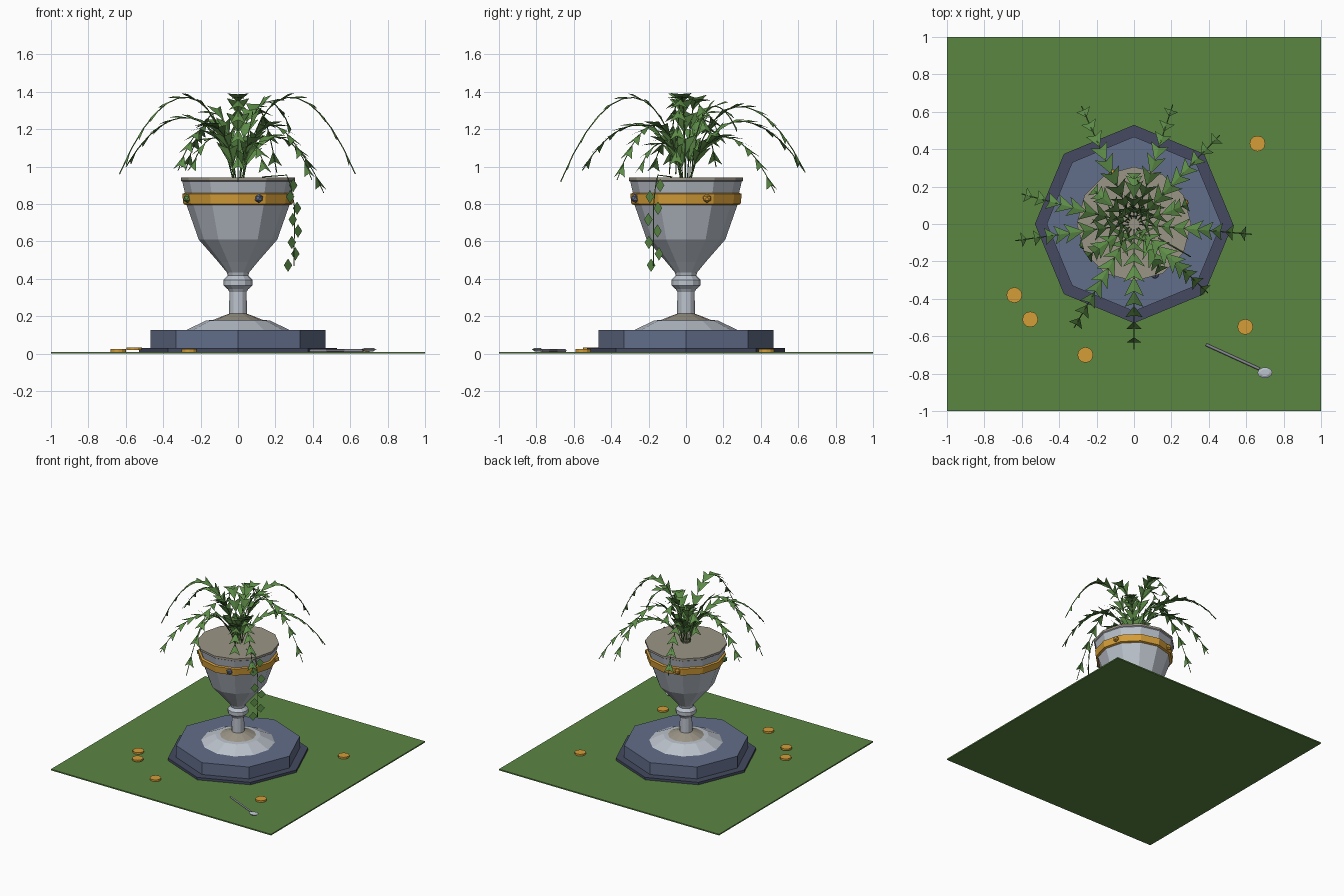
import bpy, bmesh, math
from math import sin, cos, pi, radians
from mathutils import Vector

if "Cube" in bpy.data.objects:
    bpy.data.objects.remove(bpy.data.objects["Cube"])


def material(name, rgb):
    m = bpy.data.materials.new(name)
    m.diffuse_color = (*rgb, 1)
    m.use_nodes = True
    m.node_tree.nodes["Principled BSDF"].inputs["Base Color"].default_value = m.diffuse_color
    return m


GRASS = material("grass green", (.105, .24, .055))
LEAF = material("leaf green", (.11, .265, .065))
GOLD = material("gold", (.66, .34, .04))
BEIGE = material("beige stone", (.33, .30, .24))
SILVER = material("silver", (.50, .54, .60))
PEWTER = material("pewter", (.25, .25, .30))
BLUE = material("slate blue", (.12, .155, .25))
DARK = material("dark slate", (.058, .068, .115))


def finish(name, bm, *mats):
    me = bpy.data.meshes.new(name)
    bm.to_mesh(me)
    bm.free()
    for m in mats:
        me.materials.append(m)
    ob = bpy.data.objects.new(name, me)
    bpy.context.collection.objects.link(ob)
    return ob


def lathe(name, profile, sides, mats, rule=lambda i: 0, at=(0, 0, 0)):
    """Spin (radius, z) points into a closed, flat-faced solid."""
    bm = bmesh.new()
    rings = [[bm.verts.new((r * cos(2 * pi * k / sides) + at[0],
                            r * sin(2 * pi * k / sides) + at[1], z + at[2]))
              for k in range(sides)] for r, z in profile]
    for i in range(len(rings) - 1):
        for k in range(sides):
            n = (k + 1) % sides
            f = bm.faces.new((rings[i][k], rings[i][n], rings[i + 1][n], rings[i + 1][k]))
            f.material_index = rule(i)
    bm.faces.new(rings[0][::-1]).material_index = rule(0)
    bm.faces.new(rings[-1]).material_index = rule(len(rings) - 1)
    return finish(name, bm, *mats)


def tube(name, points, radius, mat):
    """Thin stem along a path."""
    cu = bpy.data.curves.new(name, 'CURVE')
    cu.dimensions = '3D'
    cu.bevel_depth = radius
    cu.bevel_resolution = 0
    cu.use_fill_caps = True
    sp = cu.splines.new('POLY')
    sp.points.add(len(points) - 1)
    for p, q in zip(sp.points, points):
        p.co = (*q, 1)
    cu.materials.append(mat)
    ob = bpy.data.objects.new(name, cu)
    bpy.context.collection.objects.link(ob)


# Lawn
bm = bmesh.new()
bmesh.ops.create_cube(bm, size=1)
bmesh.ops.scale(bm, vec=(2, 2, .01), verts=bm.verts)
bmesh.ops.translate(bm, vec=(0, 0, .005), verts=bm.verts)
finish("lawn", bm, GRASS)

# Octagonal plinth
lathe("plinth_step", [(.53, .005), (.53, .03)], 8, [DARK])
lathe("plinth_block", [(.467, .03), (.467, .127)], 8, [BLUE])

# Goblet: foot, stem, knob, bowl, gold band and beige rim
goblet = [(.275, .127), (.17, .178), (.135, .18), (.048, .214), (.046, .33),
          (.055, .345), (.077, .365), (.077, .395), (.055, .417), (.06, .435),
          (.105, .49), (.21, .61), (.275, .795), (.292, .80), (.298, .855),
          (.284, .86), (.298, .92), (.306, .925), (.306, .942)]
lathe("goblet", goblet, 12, [SILVER, BEIGE, GOLD],
      lambda i: 1 if i in (2, 17, 18) else 2 if i in (12, 13, 14) else 0)

# Studs on the band
for k, mat in enumerate((GOLD, GOLD, LEAF, BLUE)):
    a = radians(22.5 + 90 * k)
    bm = bmesh.new()
    bmesh.ops.create_icosphere(bm, subdivisions=1, radius=.024)
    bmesh.ops.translate(bm, vec=(.293 * cos(a), .293 * sin(a), .83), verts=bm.verts)
    finish("band_stud", bm, mat)

# Coins on the lawn
for x, y, z in ((.66, .43, .01), (-.64, -.38, .01), (-.555, -.51, .02),
                (-.26, -.70, .01), (.595, -.55, .01)):
    lathe("coin", [(.042, 0), (.042, .014)], 12, [GOLD], at=(x, y, z))

# Spoon
tube("spoon_handle", [(.385, -.645, .016), (.67, -.775, .016)], .008, PEWTER)
spoon = lathe("spoon_bowl", [(.022, -.008), (.04, .004), (.025, .01)], 10, [SILVER])
spoon.scale = (1, .72, 1)
spoon.location = (.70, -.795, .02)


def bezier(p, t):
    u = 1 - t
    return (p[0] * u ** 3 + p[1] * 3 * u * u * t
            + p[2] * 3 * u * t * t + p[3] * t ** 3)


def frond(angle, reach, peak, tip_z, nodes, name):
    """Arching stem with a pair of swept leaflets at every node."""
    a = radians(angle)
    out, side = Vector((cos(a), sin(a), 0)), Vector((-sin(a), cos(a), 0))
    top = (peak - .125 * (.94 + tip_z)) / .75
    ctrl = [out * r + Vector((0, 0, z)) for r, z in
            ((.03, .94), (reach * .17, top - .05), (reach * .6, top + .05), (reach, tip_z))]
    tube(name + "_stem", [bezier(ctrl, k / 12) for k in range(13)], .003, LEAF)
    bm = bmesh.new()
    for k in range(nodes):
        t = .08 + .84 * k / (nodes - 1)
        p = bezier(ctrl, t)
        fwd = (bezier(ctrl, t + .02) - p).normalized()
        up = fwd.cross(side)
        length, half = .125 - .04 * t, .068 - .03 * t
        root = bm.verts.new(p)
        mid = bm.verts.new(p + fwd * length * .75)
        for s in (-1, 1):
            tip = bm.verts.new(p + fwd * length + side * s * half - up * .012)
            bm.faces.new((root, mid, tip) if s > 0 else (root, tip, mid))
    finish(name + "_leaves", bm, LEAF)


# Long arching fronds: angle, reach, peak, tip height
for a, r, p, z in ((-5, .63, 1.37, .96), (46, .66, 1.16, .86), (72, .67, 1.32, .97),
                   (114, .69, 1.24, .98), (165, .62, 1.26, 1.0), (188, .64, 1.37, .96),
                   (240, .64, 1.22, .98), (270, .67, 1.37, .92), (-43, .54, 1.22, .93)):
    frond(a, r, p, z, 9, "long_frond")

# Short inner fronds
for a, r, p, z in ((20, .30, 1.33, 1.2), (90, .26, 1.30, 1.22), (140, .28, 1.27, 1.15),
                   (215, .30, 1.15, 1.0), (300, .28, 1.12, 1.0)):
    frond(a, r, p, z, 6, "short_frond")

# Trailing vine with diamond leaves hanging over the rim
a = radians(-30)
out, side = Vector((cos(a), sin(a), 0)), Vector((-sin(a), cos(a), 0))
tube("vine_stem", [out * r + Vector((0, 0, z)) for r, z in
                   ((.15, .945), (.3, .955), (.325, .9), (.35, .78), (.345, .47))], .003, LEAF)
bm = bmesh.new()
for k in range(8):
    z = .90 - .061 * k
    c = out * (.325 + .03 * sin(pi * k / 7)) + side * .028 * (1 if k % 2 == 0 else -1)
    c.z = z
    s = side * .031
    bm.faces.new([bm.verts.new(v) for v in
                  (c + Vector((0, 0, -.036)), c + s + out * .008,
                   c + Vector((0, 0, .036)), c - s - out * .008)])
finish("vine_leaves", bm, LEAF)
